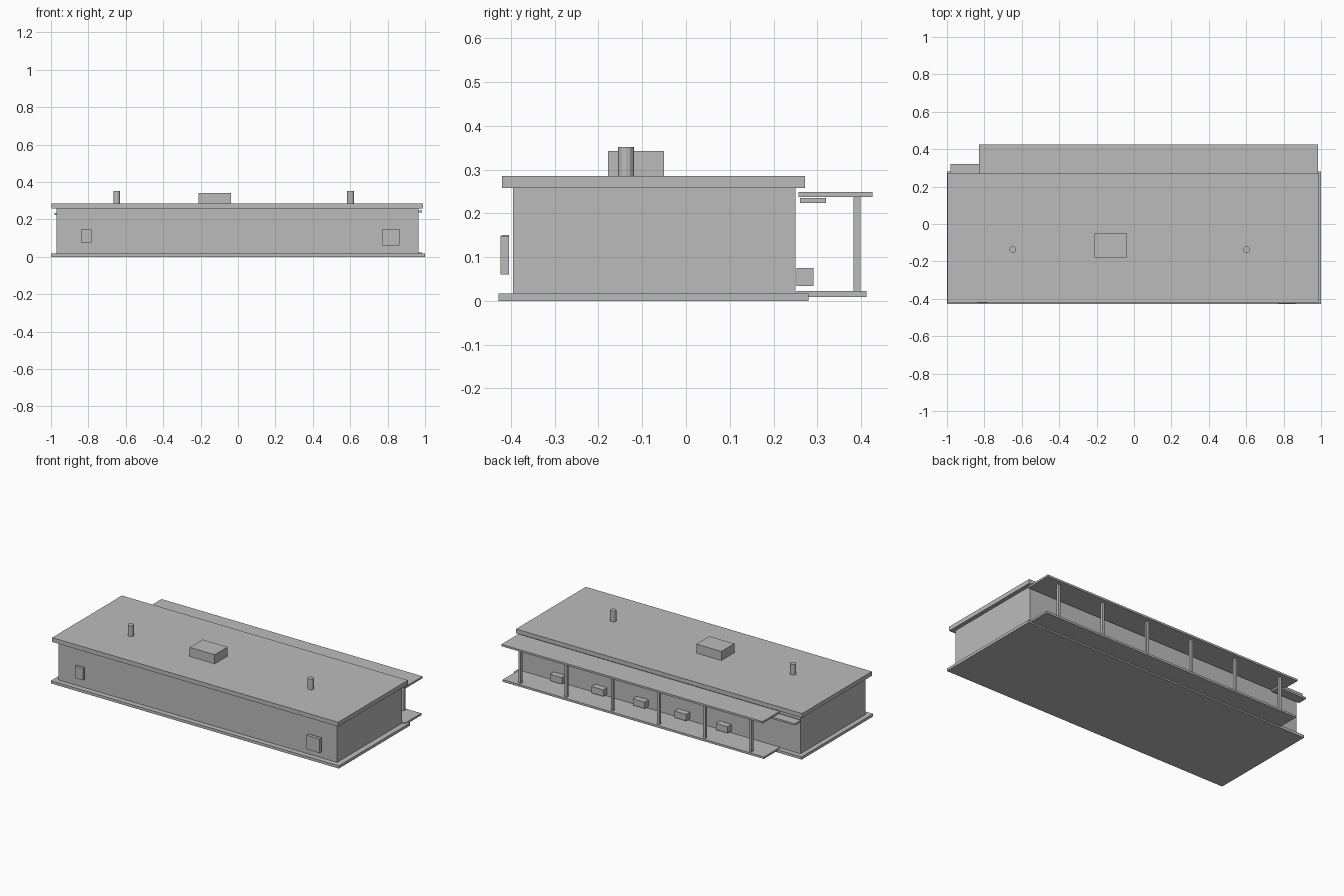
import bpy

if "Cube" in bpy.data.objects:
    bpy.data.objects.remove(bpy.data.objects["Cube"])

grey = bpy.data.materials.new("plain grey")
grey.diffuse_color = (0.5, 0.5, 0.5, 1)
grey.use_nodes = True
grey.node_tree.nodes["Principled BSDF"].inputs["Base Color"].default_value = grey.diffuse_color


def box(name, x, y, z):
    """Box from (min, max) pairs on each axis."""
    bpy.ops.mesh.primitive_cube_add(size=1, location=[(a + b) / 2 for a, b in (x, y, z)])
    ob = bpy.context.object
    ob.scale = [b - a for a, b in (x, y, z)]
    bpy.ops.object.transform_apply(location=False, rotation=False, scale=True)
    ob.name = name
    ob.data.materials.append(grey)


# main building
box("base_slab", (-1.0, 1.0), (-0.428, 0.28), (0, 0.017))
box("building_body", (-0.97, 0.965), (-0.395, 0.25), (0.017, 0.258))
box("roof_slab", (-0.997, 0.99), (-0.42, 0.272), (0.258, 0.285))

# rooftop unit and vent pipes
box("roof_unit", (-0.211, -0.037), (-0.178, -0.05), (0.285, 0.342))
for x in (-0.648, 0.602):
    bpy.ops.mesh.primitive_cylinder_add(vertices=12, radius=0.018, depth=0.067,
                                        location=(x, -0.137, 0.3185))
    pipe = bpy.context.object
    pipe.name = "vent_pipe"
    pipe.data.materials.append(grey)

# wall boxes on the front
box("front_panel_small", (-0.837, -0.783), (-0.422, -0.404), (0.075, 0.15))
box("front_panel_large", (0.773, 0.864), (-0.424, -0.404), (0.06, 0.148))

# covered porch along the back
box("porch_canopy", (-0.83, 0.984), (0.257, 0.426), (0.237, 0.249))
box("porch_deck", (-0.83, 0.984), (0.253, 0.413), (0.009, 0.022))
box("side_awning", (-0.98, -0.78), (0.26, 0.32), (0.224, 0.235))
for i in range(6):
    x = 0.877 - 0.321 * i
    box("porch_post", (x - 0.008, x + 0.008), (0.383, 0.399), (0.022, 0.237))
for i in range(5):
    x = 0.70 - 0.288 * i
    box("wall_unit", (x - 0.041, x + 0.041), (0.253, 0.291), (0.034, 0.075))
